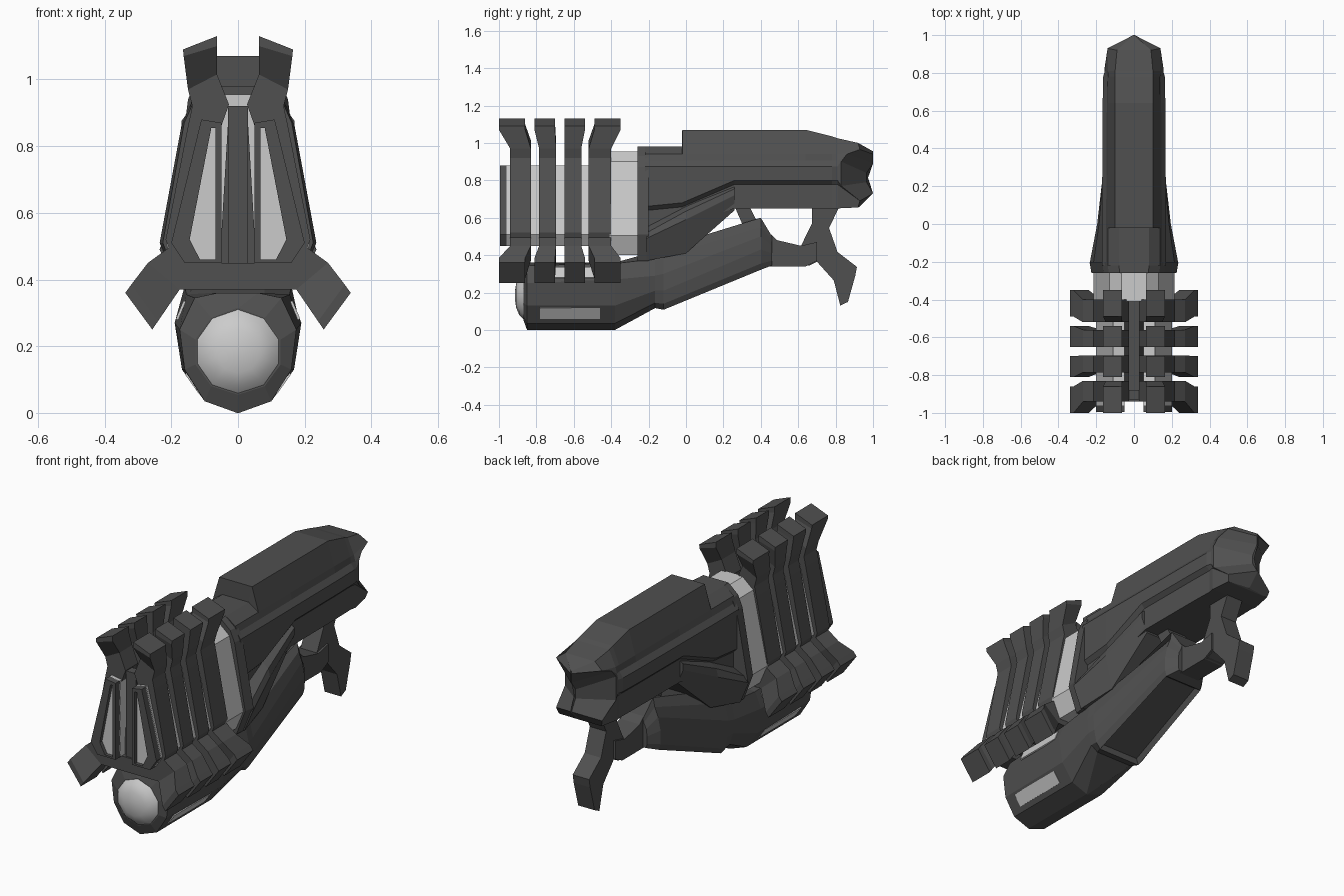
import bpy, bmesh
from mathutils import Vector


def material(name, v):
    m = bpy.data.materials.new(name)
    m.diffuse_color = (v, v, v, 1)
    return m


DARK = material("dark_metal", 0.08)
LIGHT = material("light_metal", 0.55)


def finish(bm, name, mat):
    bmesh.ops.recalc_face_normals(bm, faces=bm.faces)
    me = bpy.data.meshes.new(name)
    bm.to_mesh(me)
    bm.free()
    me.materials.append(mat)
    ob = bpy.data.objects.new(name, me)
    bpy.context.collection.objects.link(ob)
    return ob


def rings(name, loops, mat, edit=None):
    """Bridge closed loops of points and cap both ends."""
    bm = bmesh.new()
    vs = [[bm.verts.new(p) for p in loop] for loop in loops]
    n = len(vs[0])
    for a, b in zip(vs, vs[1:]):
        for i in range(n):
            j = (i + 1) % n
            bm.faces.new((a[i], a[j], b[j], b[i]))
    bm.faces.new(vs[0])
    bm.faces.new(vs[-1])
    bmesh.ops.recalc_face_normals(bm, faces=bm.faces)
    if edit:
        edit(bm)
    return finish(bm, name, mat)


def loft(name, stations, mat, edit=None):
    """Stations are right-half outlines, top to bottom, reflected to x < 0."""
    return rings(name, [s + [(-x, y, z) for x, y, z in reversed(s)] for s in stations], mat, edit)


def at(y, pts):
    return [(x, y, z) for x, z in pts]


def mirror(ob):
    ob.modifiers.new("mirror", 'MIRROR')
    return ob


def side_prism(name, pts, hw, mat):
    return rings(name, [[(s * hw, y, z) for y, z in pts] for s in (-1, 1)], mat)


def front_prism(name, pts, y0, y1, mat):
    return rings(name, [at(y0, pts), at(y1, pts)], mat)


# upper housing: a raised side rail steps in above and below, tail is notched
def upper(y, wt, zt, w, zl, zb, step=0.022):
    return at(y, [(wt, zt), (0.138, 0.94), (w - step, 0.905), (w, 0.875),
                  (w, zl + 0.01), (w - step, zl - 0.012), (w - step, zb)])


tail_rim = [(0.09, 0.92, 1.0), (0.14, 0.93, 0.965), (0.15, 0.86, 0.94), (0.155, 0.83, 0.9),
            (0.155, 0.83, 0.77), (0.14, 0.93, 0.69), (0.13, 0.92, 0.655)]
tail_mid = [(0.003, y, z) for y, z in
            ((1.0, 0.955), (1.0, 0.94), (1.0, 0.89), (0.965, 0.84), (0.965, 0.79), (1.0, 0.73), (0.93, 0.66))]
loft("upper_housing", [
    upper(-0.22, 0.08, 0.98, 0.17, 0.65, 0.55),
    upper(-0.021, 0.08, 0.98, 0.17, 0.67, 0.56),
    upper(-0.02, 0.10, 1.07, 0.17, 0.67, 0.56),
    upper(0.26, 0.10, 1.07, 0.168, 0.79, 0.65),
    upper(0.64, 0.10, 1.07, 0.166, 0.79, 0.65),
    upper(0.78, 0.10, 1.035, 0.163, 0.79, 0.65),
    upper(0.81, 0.10, 1.025, 0.155, 0.79, 0.65, 0.008),
    tail_rim, tail_mid], DARK)

# collar and flared flanks behind the emitter
collar = [(0.08, 0.98), (0.14, 0.93), (0.168, 0.87), (0.235, 0.51), (0.18, 0.37)]
loft("collar", [at(-0.26, [(x * 0.96, z) for x, z in collar]), at(-0.2, collar)], DARK)
loft("lower_housing", [
    at(-0.21, [(0.15, 0.55), (0.215, 0.52), (0.235, 0.49), (0.185, 0.37)]),
    at(0.0, [(0.15, 0.66), (0.185, 0.635), (0.195, 0.59), (0.15, 0.41)]),
    at(0.26, [(0.14, 0.77), (0.162, 0.755), (0.165, 0.72), (0.13, 0.64)])], DARK)
loft("light_band", [at(y, [(0.065, 0.955), (0.13, 0.90), (0.215, 0.505), (0.17, 0.40)])
                    for y in (-0.41, -0.25)], LIGHT)

# twin emitter cores with framed fronts and a central spine
core = [(0.05, 0.87), (0.11, 0.88), (0.20, 0.51), (0.16, 0.45), (0.05, 0.45)]
pane = [(0.068, 0.855), (0.08, 0.855), (0.145, 0.52), (0.114, 0.46), (0.068, 0.46)]
mirror(front_prism("emitter_core", core, -0.96, -0.40, LIGHT))
mirror(rings("emitter_front_frame", [at(-0.96, pane), at(-0.995, pane), at(-0.995, core),
                                     at(-0.95, core)], DARK))
mirror(front_prism("emitter_front_panel", pane, -0.975, -0.955, LIGHT))
front_prism("spine", [(-0.055, 0.45), (0.055, 0.45), (0.03, 0.87), (-0.03, 0.87)], -0.91, -0.40, DARK)

# four pairs of ribs: tips and shafts have different y ranges
rib_path = [((0.165, 1.09), (0.063, 1.13), 0), ((0.163, 1.07), (0.063, 1.10), 0),
            ((0.15, 0.97), (0.063, 1.015), 1), ((0.137, 0.92), (0.027, 0.925), 1),
            ((0.148, 0.87), (0.05, 0.86), 1), ((0.217, 0.52), (0.165, 0.51), 1),
            ((0.208, 0.495), (0.15, 0.46), 1),
            ((0.27, 0.45), (0.175, 0.37), 1), ((0.32, 0.385), (0.24, 0.275), 0),
            ((0.338, 0.36), (0.257, 0.25), 0)]
spans = [((-1.0, -0.86), (-0.94, -0.83)), ((-0.81, -0.70), (-0.785, -0.695)),
         ((-0.65, -0.54), (-0.65, -0.56)), ((-0.49, -0.35), (-0.52, -0.40))]
for i, span in enumerate(spans):
    loops = []
    for (ox, oz), (ix, iz), k in rib_path:
        a, b = span[k]
        loops.append([(ox, a, oz), (ox, b, oz), (ix, b, iz), (ix, a, iz)])
    mirror(rings(f"rib_{i + 1}", loops, DARK))
    front_prism(f"rib_bridge_{i + 1}", [(-0.175, 0.37), (0.175, 0.37), (0.2, 0.45), (-0.2, 0.45)],
                span[1][0], span[1][1], DARK)
front_prism("front_column", [(-0.03, 0.40), (0.03, 0.40), (0.03, 0.92), (-0.03, 0.92)], -0.93, -0.88, DARK)


# lower barrel sweeping up into the grip, with a recessed belly panel
def belly_panel(bm):
    bm.normal_update()
    f = max((f for f in bm.faces if f.calc_center_median().y > 0 and f.normal.z < -0.7
             and abs(f.calc_center_median().x) < 0.01), key=lambda f: f.calc_area())
    bmesh.ops.inset_region(bm, faces=[f], thickness=0.025)
    bmesh.ops.translate(bm, verts=f.verts, vec=-0.025 * f.normal)


loft("barrel", [
    at(-0.87, [(0.002, 0.315), (0.08, 0.285), (0.128, 0.22), (0.128, 0.145), (0.08, 0.08), (0.002, 0.055)]),
    at(-0.85, [(0.06, 0.36), (0.13, 0.345), (0.175, 0.25), (0.16, 0.13), (0.10, 0.035), (0.003, 0.0)]),
    at(-0.38, [(0.08, 0.36), (0.155, 0.355), (0.19, 0.27), (0.168, 0.13), (0.10, 0.035), (0.003, 0.0)]),
    at(-0.165, [(0.08, 0.42), (0.16, 0.38), (0.18, 0.29), (0.17, 0.21), (0.15, 0.145), (0.11, 0.117)]),
    at(-0.12, [(0.08, 0.44), (0.155, 0.39), (0.175, 0.30), (0.17, 0.21), (0.155, 0.14), (0.13, 0.108)]),
    at(0.40, [(0.08, 0.60), (0.09, 0.55), (0.11, 0.50), (0.125, 0.43), (0.125, 0.355), (0.115, 0.322)]),
    at(0.46, [(0.06, 0.50), (0.065, 0.48), (0.08, 0.45), (0.085, 0.41), (0.085, 0.37), (0.08, 0.345)])],
     DARK, belly_panel)

# domed lens on the barrel front
lens = [(0, 0.315), (0.08, 0.287), (0.126, 0.222), (0.126, 0.146), (0.08, 0.08), (0, 0.054)]
lens += [(-x, z) for x, z in reversed(lens[1:-1])]
dome = rings("lens", [[(x * k, y, 0.185 + (z - 0.185) * k) for x, z in lens]
                      for y, k in ((-0.865, 1), (-0.892, 0.8), (-0.908, 0.5), (-0.915, 0.15))], LIGHT)
for p in dome.data.polygons:
    p.use_smooth = len(p.vertices) == 4 or p.center.y < -0.9


# light strips on the barrel flanks
def strip(name, y0, y1, lo, hi, out, mat):
    d = Vector((hi[1] - lo[1], lo[0] - hi[0])).normalized() * out
    pts = [(lo[0] - d.x, lo[1] - d.y), (lo[0] + d.x, lo[1] + d.y),
           (hi[0] + d.x, hi[1] + d.y), (hi[0] - d.x, hi[1] - d.y)]
    mirror(front_prism(name, pts, y0, y1, mat))


strip("lower_light_strip", -0.78, -0.46, (0.116, 0.06), (0.157, 0.118), 0.003, LIGHT)
strip("upper_light_strip", -0.70, -0.42, (0.183, 0.28), (0.16, 0.335), 0.004, LIGHT)

# grip bridge behind the barrel, and the slimmer rear hook
side_prism("grip_bridge", [
    (0.40, 0.34), (0.64, 0.34), (0.70, 0.37), (0.70, 0.47), (0.615, 0.45), (0.487, 0.48),
    (0.38, 0.58), (0.34, 0.66), (0.26, 0.66)], 0.06, DARK)
side_prism("rear_hook", [
    (0.62, 0.34), (0.66, 0.345), (0.70, 0.365), (0.79, 0.265), (0.825, 0.13), (0.866, 0.15),
    (0.905, 0.29), (0.914, 0.337), (0.81, 0.417), (0.765, 0.545), (0.82, 0.66), (0.674, 0.66),
    (0.674, 0.57), (0.615, 0.45)], 0.05, DARK)
